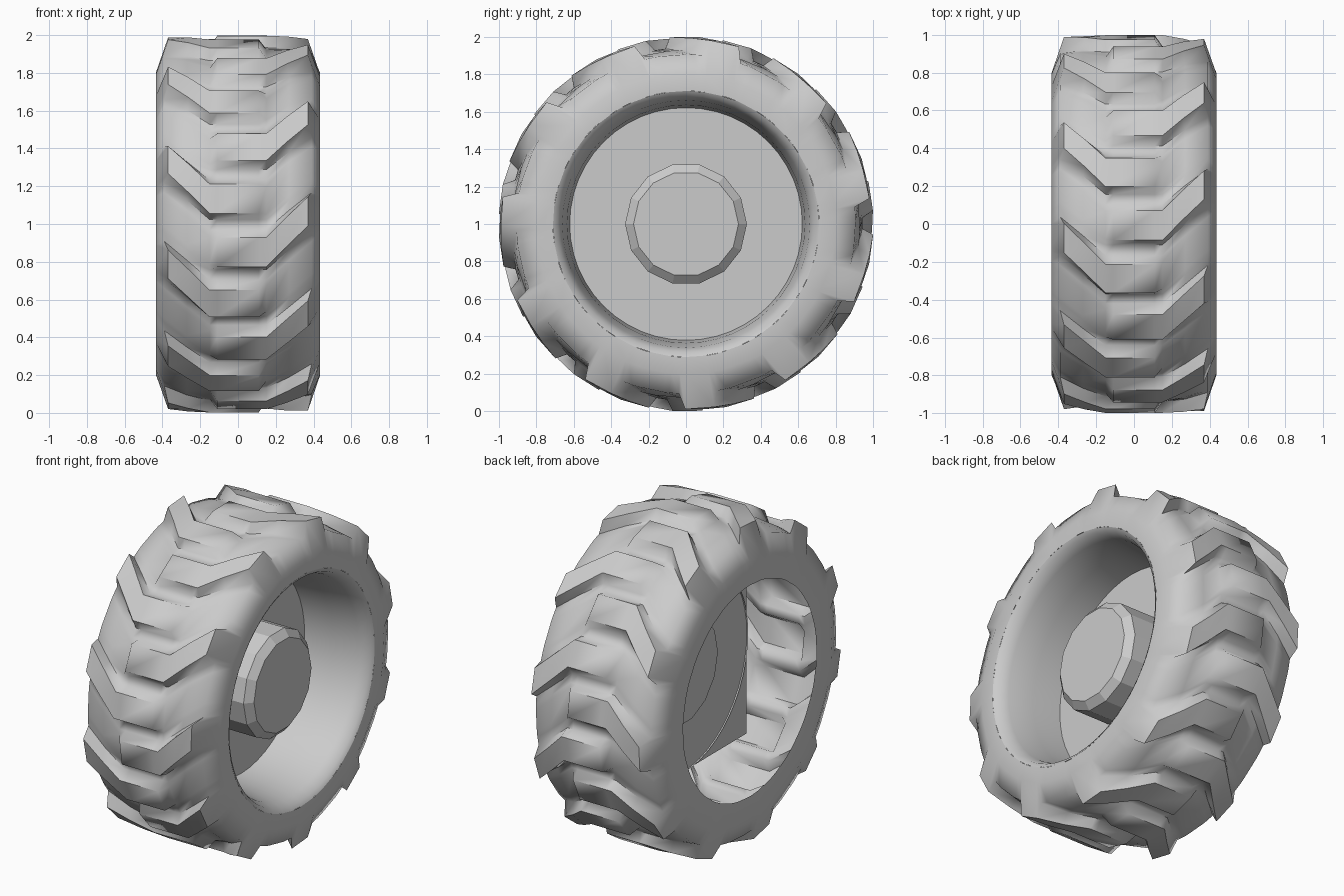
import bpy, bmesh
from math import sin, cos, radians, pi

if "Cube" in bpy.data.objects:
    bpy.data.objects.remove(bpy.data.objects["Cube"])

LUGS = 11
STEP = 360 / LUGS


def point(x, r, deg):
    # wheel axis runs along x at height 1; angle rises from the front (-y)
    a = radians(deg)
    return (x, -r * cos(a), 1 + r * sin(a))


def make_object(name, bm, angle=None):
    me = bpy.data.meshes.new(name)
    bm.to_mesh(me)
    bm.free()
    ob = bpy.data.objects.new(name, me)
    bpy.context.collection.objects.link(ob)
    if angle:
        bpy.ops.object.select_all(action='DESELECT')
        ob.select_set(True)
        bpy.context.view_layer.objects.active = ob
        bpy.ops.object.shade_smooth_by_angle(angle=radians(angle))
    return ob


def skin(bm, rings):
    for a, b in zip(rings, rings[1:]):
        n = len(a)
        for i in range(n):
            j = (i + 1) % n
            bm.faces.new((a[i], a[j], b[j], b[i]))


def lathe(name, profile, sides, cap=False, angle=None):
    bm = bmesh.new()
    rings = [[bm.verts.new(point(x, r, 360 * i / sides)) for i in range(sides)]
             for x, r in profile]
    skin(bm, rings)
    if cap:
        bm.faces.new(rings[0])
        bm.faces.new(rings[-1])
    bmesh.ops.recalc_face_normals(bm, faces=bm.faces)
    return make_object(name, bm, angle)


# Tyre shell: half profile rows of (x, base radius, lug x, lug radius)
half = [(0.11, 0.942, 0.11, 1.0), (0.15, 0.94, 0.15, 1.0),
        (0.27, 0.928, 0.26, 0.993), (0.39, 0.905, 0.37, 0.988),
        (0.435, 0.80, 0.435, 0.80)]
rows = [(-x, r, -lx, lr) for x, r, lx, lr in reversed(half)] + half
rows = [(-0.435, 0.65, -0.435, 0.65)] + rows + [(0.435, 0.71, 0.435, 0.71)]

# Staggered lugs: columns alternate right-hand and left-hand lugs
columns = []
for k in range(LUGS):
    for side, phase in ((1, -13.1), (-1, 3.2)):
        for off, up in ((-1.8, 0), (0, 1), (9, 1), (11.2, 0)):
            columns.append((k * STEP + phase + off, side, up))

bm = bmesh.new()
rings = []
for x, r, lx, lr in rows:
    shear = 12.5 * min(1, max(0, (abs(x) - 0.15) / 0.235))
    ring = []
    for deg, side, up in columns:
        raised = up and x * side > -0.13
        px, pr = (lx, lr) if raised else (x, r)
        ring.append(bm.verts.new(point(px, pr, deg + shear)))
    rings.append(ring)
skin(bm, rings)
bmesh.ops.recalc_face_normals(bm, faces=bm.faces)
make_object("tyre", bm, 60)

# Rim barrel on the outer side, tapering in to the wheel plate
lathe("rim_barrel", [(0.435, 0.71), (0.42, 0.685), (0.36, 0.66), (0.2, 0.635),
                     (0.01, 0.62)], 48, angle=60)

# Flat square plate closing the rim
bm = bmesh.new()
s = 0.62
bm.faces.new([bm.verts.new((0.02, y, 1 + z))
              for y, z in ((-s, -s), (s, -s), (s, s), (-s, s))])
make_object("wheel_plate", bm)

# Faceted hub with a bevelled end
lathe("hub", [(0.01, 0.325), (0.265, 0.325), (0.305, 0.28)], 14, cap=True)
